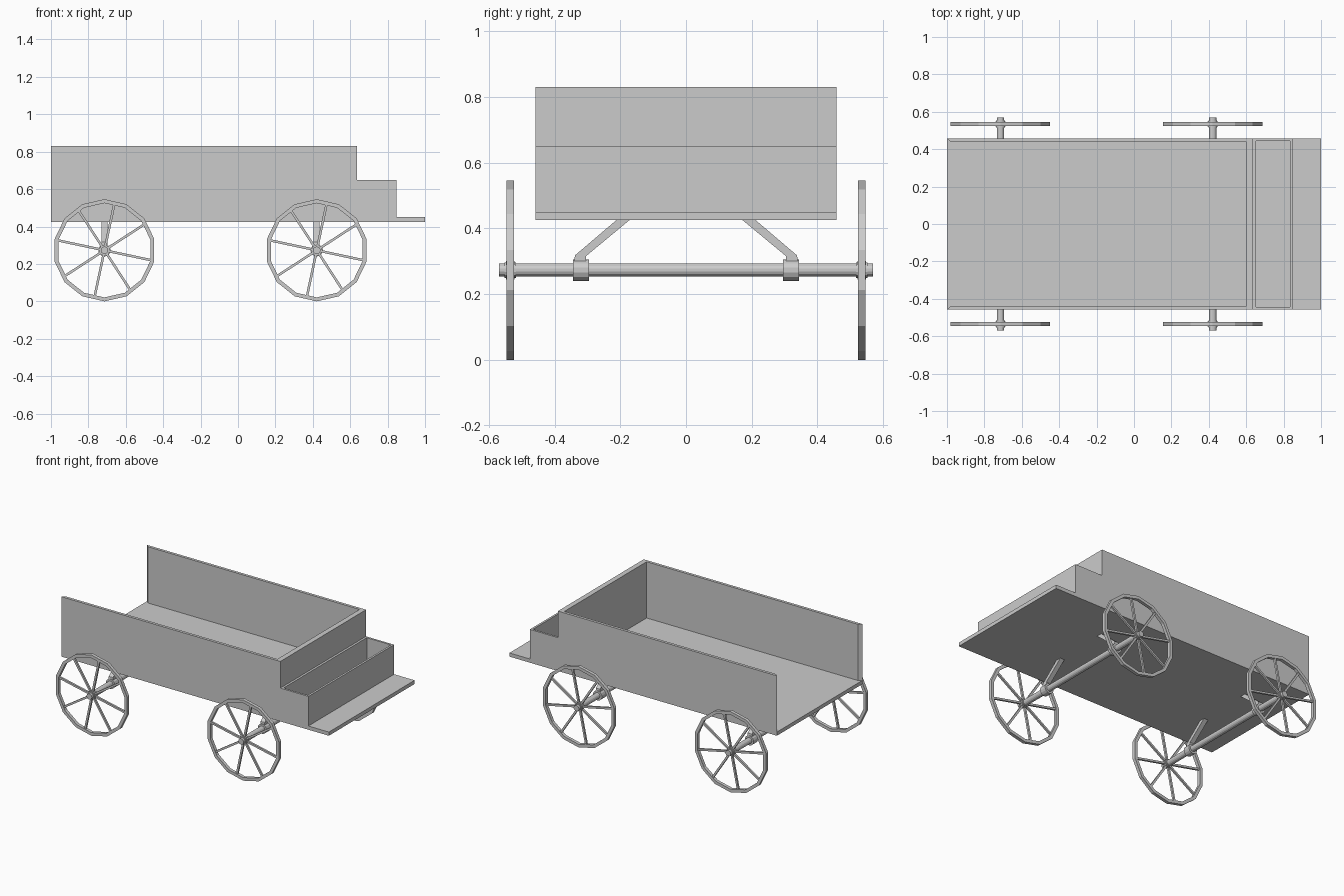
import bpy, bmesh, math
from mathutils import Vector, Matrix

if "Cube" in bpy.data.objects:
    bpy.data.objects.remove(bpy.data.objects["Cube"])


def finish(name, bm):
    bmesh.ops.recalc_face_normals(bm, faces=bm.faces)
    me = bpy.data.meshes.new(name)
    bm.to_mesh(me)
    bm.free()
    ob = bpy.data.objects.new(name, me)
    bpy.context.collection.objects.link(ob)
    return ob


def add_prism(bm, points, direction):
    """Extrude a closed outline of 3D points along a direction."""
    face = bm.faces.new([bm.verts.new(p) for p in points])
    geo = bmesh.ops.extrude_face_region(bm, geom=[face], use_keep_orig=True)
    moved = [g for g in geo["geom"] if isinstance(g, bmesh.types.BMVert)]
    bmesh.ops.translate(bm, verts=moved, vec=direction)


def plan(name, outline, z0, z1):
    bm = bmesh.new()
    add_prism(bm, [(x, y, z0) for x, y in outline], (0, 0, z1 - z0))
    return finish(name, bm)


def rect(x0, x1, y):
    return [(x0, -y), (x1, -y), (x1, y), (x0, y)]


def add_rod(bm, center, r, length, sides=14):
    """Cylinder lying along y."""
    m = Matrix.Translation(center) @ Matrix.Rotation(math.pi / 2, 4, 'X')
    bmesh.ops.create_cone(bm, cap_ends=True, segments=sides, radius1=r,
                          radius2=r, depth=length, matrix=m)


W, F0, F1 = 0.458, 0.425, 0.45
AXLE_Z, WHEEL_Y = 0.273, 0.535

# Wagon bed: floor, U-shaped cargo walls (open at the rear), front foot box
plan("floor", rect(-1, 1, W), F0, F1)
plan("cargo_walls", [(-1, -W), (0.637, -W), (0.637, W), (-1, W),
                     (-0.98, 0.439), (0.602, 0.439),
                     (0.602, -0.439), (-0.98, -0.439)], F1, 0.83)
plan("front_box_walls", [(0.637, -W), (0.847, -W), (0.847, W), (0.637, W),
                         (0.637, 0.444), (0.833, 0.444),
                         (0.833, -0.444), (0.637, -0.444)], F1, 0.65)
plan("front_box_back", rect(0.637, 0.652, 0.444), F1, 0.65)


def wheel(name, x, y):
    c = Vector((x, y, AXLE_Z))
    bm = bmesh.new()
    # 14-sided rim with a square section
    n, rings = 14, []
    for i in range(n):
        a = 2 * math.pi * i / n
        d = Vector((math.sin(a), 0, math.cos(a)))
        rings.append([bm.verts.new(c + d * r + Vector((0, h, 0)))
                      for r, h in ((0.273, -0.011), (0.273, 0.011),
                                   (0.252, 0.011), (0.252, -0.011))])
    for i in range(n):
        p, q = rings[i], rings[(i + 1) % n]
        for j in range(4):
            k = (j + 1) % 4
            bm.faces.new((p[j], p[k], q[k], q[j]))
    # eight spokes
    for i in range(8):
        a = math.radians(33 + 45 * i)
        d = Vector((math.cos(a), 0, math.sin(a)))
        s = Vector((-d.z, 0, d.x)) * 0.0065
        t = Vector((0, 0.0065, 0))
        o = c + d * 0.015
        add_prism(bm, [o + s + t, o - s + t, o - s - t, o + s - t], d * 0.242)
    # hub
    add_rod(bm, c, 0.028, 0.026)
    add_rod(bm, c, 0.024, 0.036)
    finish(name, bm)


# Running gear: axles with collars, slanted struts and wheels
for end, x in (("rear", -0.714), ("front", 0.421)):
    bm = bmesh.new()
    add_rod(bm, (x, 0, AXLE_Z), 0.02, 1.14)
    finish(end + "_axle", bm)
    for side, s in (("right", -1), ("left", 1)):
        bm = bmesh.new()
        add_rod(bm, (x, s * 0.32, AXLE_Z), 0.033, 0.048)
        finish(f"{end}_{side}_collar", bm)
        bm = bmesh.new()
        prof = [(0.17, 0.427), (0.21, 0.427), (0.338, 0.318),
                (0.342, 0.29), (0.304, 0.29), (0.304, 0.316)]
        add_prism(bm, [(x - 0.016, s * y, z) for y, z in prof], (0.032, 0, 0))
        finish(f"{end}_{side}_strut", bm)
        wheel(f"{end}_{side}_wheel", x, s * WHEEL_Y)
